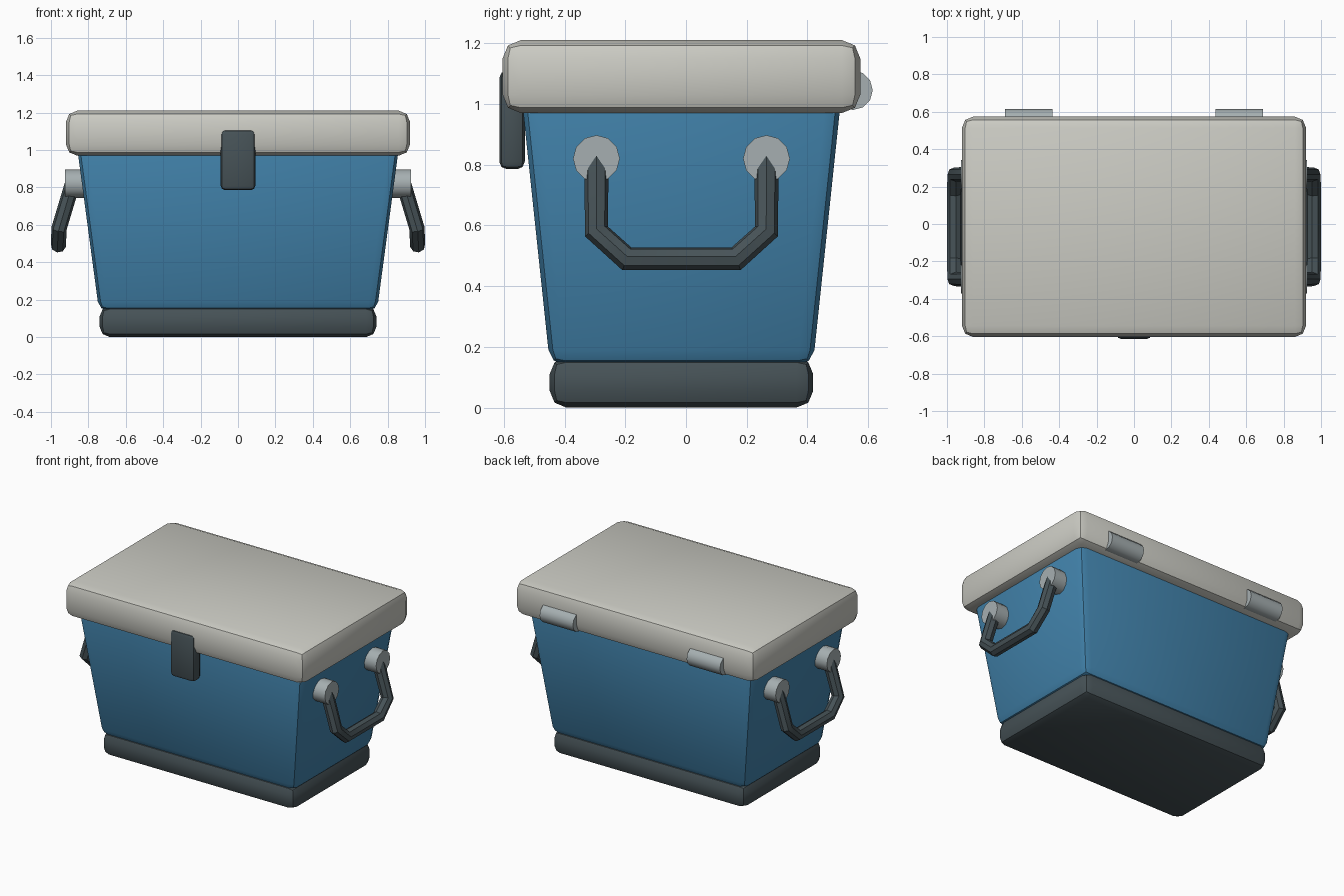
import bpy
import math
from mathutils import Vector

cube = bpy.data.objects.get("Cube")
if cube:
    bpy.data.objects.remove(cube, do_unlink=True)

YC = -0.015  # depth centre of the box


def material(name, rgb):
    m = bpy.data.materials.new(name)
    m.use_nodes = True
    m.diffuse_color = (*rgb, 1)
    m.node_tree.nodes["Principled BSDF"].inputs["Base Color"].default_value = (*rgb, 1)
    return m


BLUE = material("blue plastic", (0.054, 0.226, 0.41))
CREAM = material("warm white plastic", (0.6, 0.6, 0.55))
DARK = material("dark grey rubber", (0.062, 0.085, 0.095))
METAL = material("light grey metal", (0.38, 0.43, 0.44))


def finish(name, mat):
    ob = bpy.context.object
    ob.name = ob.data.name = name
    ob.data.materials.clear()
    ob.data.materials.append(mat)
    bpy.ops.object.shade_smooth_by_angle(angle=math.radians(35))
    return ob


def rounded_box(name, mat, lower, upper, z0, z1, bevel, y=YC):
    """Box with separate half sizes at its bottom and top, and bevelled edges."""
    bpy.ops.mesh.primitive_cube_add(size=2)
    ob = bpy.context.object
    for v in ob.data.vertices:
        hx, hy = upper if v.co.z > 0 else lower
        v.co = Vector((v.co.x * hx, v.co.y * hy + y, z1 if v.co.z > 0 else z0))
    mod = ob.modifiers.new("Rounded edges", "BEVEL")
    mod.width = bevel
    mod.segments = 2
    mod.limit_method = "NONE"
    bpy.ops.object.modifier_apply(modifier=mod.name)
    return finish(name, mat)


def x_cylinder(name, mat, radius, x0, x1, y, z):
    bpy.ops.mesh.primitive_cylinder_add(
        vertices=12, radius=radius, depth=abs(x1 - x0),
        location=((x0 + x1) / 2, y, z), rotation=(0, math.pi / 2, 0))
    return finish(name, mat)


def tube(name, mat, points, radius):
    cu = bpy.data.curves.new(name, "CURVE")
    cu.dimensions = "3D"
    cu.bevel_depth = radius
    cu.bevel_resolution = 2
    cu.use_fill_caps = True
    sp = cu.splines.new("POLY")
    sp.points.add(len(points) - 1)
    for p, co in zip(sp.points, points):
        p.co = (*co, 1)
    ob = bpy.data.objects.new(name, cu)
    bpy.context.collection.objects.link(ob)
    bpy.ops.object.select_all(action="DESELECT")
    ob.select_set(True)
    bpy.context.view_layer.objects.active = ob
    bpy.ops.object.convert(target="MESH")
    return finish(name, mat)


# Box shell
rounded_box("base", DARK, (0.74, 0.434), (0.74, 0.434), 0, 0.165, 0.055)
rounded_box("body", BLUE, (0.743, 0.433), (0.861, 0.526), 0.14, 1.02, 0.05)
rounded_box("lid", CREAM, (0.92, 0.589), (0.92, 0.589), 0.97, 1.21, 0.06)

# Front latch
rounded_box("latch", DARK, (0.093, 0.042), (0.093, 0.042), 0.785, 1.11, 0.025, y=-0.573)

# Carry handles, mounts and rear hinges on both sides
for side, s in (("left", 1), ("right", -1)):
    for end, e in (("front", -1), ("back", 1)):
        x_cylinder(f"{side}_{end}_handle_mount", METAL, 0.077,
                   s * 0.79, s * 0.925, YC + e * 0.28, 0.82)
    half = [(0.873, 0.28, 0.86), (0.957, 0.28, 0.58), (0.96, 0.18, 0.49)]
    path = half + [(x, -y, z) for x, y, z in reversed(half)]
    tube(f"{side}_handle", DARK, [(s * x, y + YC, z) for x, y, z in path], 0.041)
    x_cylinder(f"{side}_hinge", METAL, 0.065, s * 0.435, s * 0.69, 0.55, 1.045)
